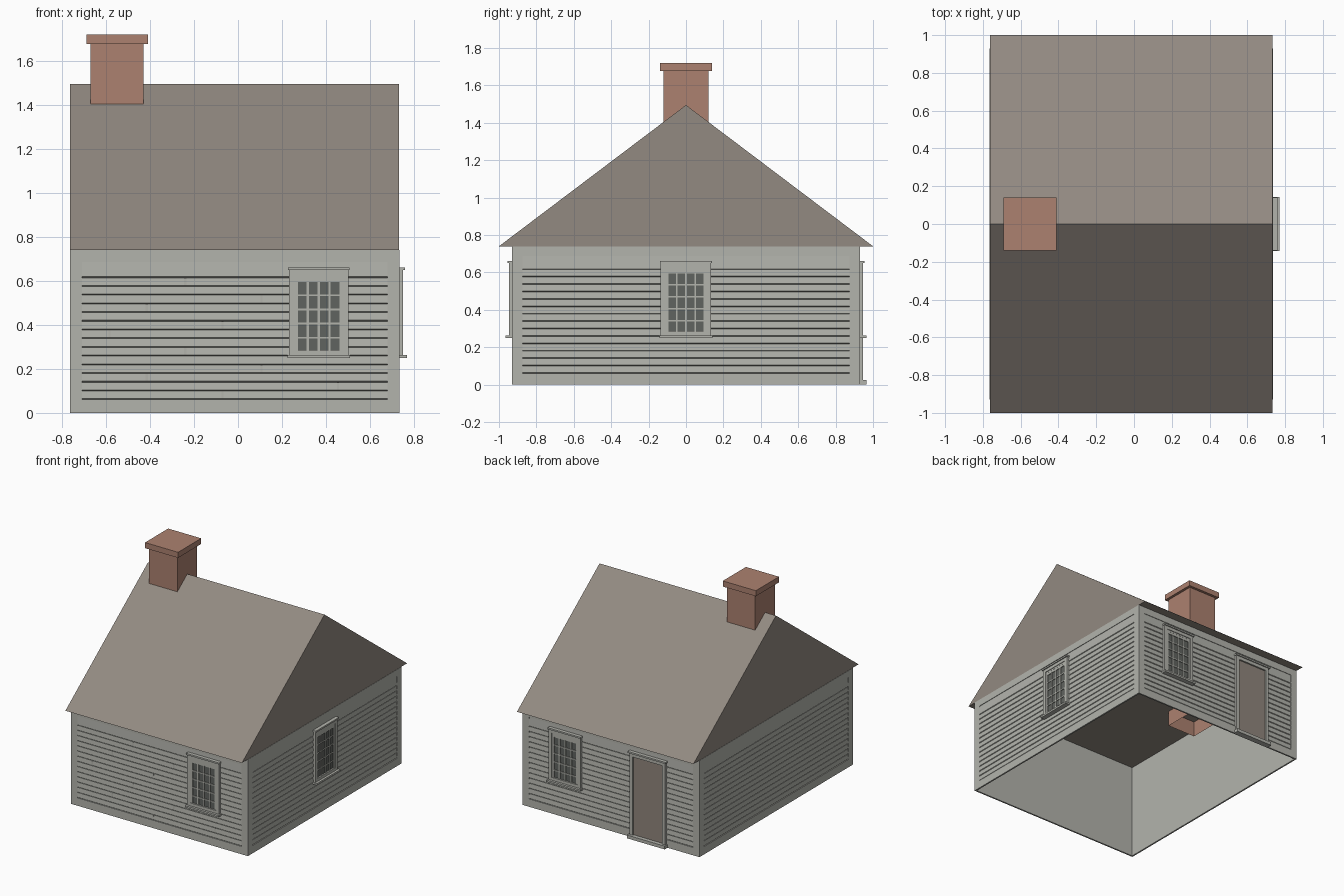
import bpy, bmesh, math
from mathutils import Matrix, Vector

cube = bpy.data.objects.get("Cube")
if cube:
    bpy.data.objects.remove(cube, do_unlink=True)


def material(name, rgb):
    m = bpy.data.materials.new(name)
    m.use_nodes = True
    m.diffuse_color = (*rgb, 1)
    m.node_tree.nodes["Principled BSDF"].inputs["Base Color"].default_value = (*rgb, 1)
    return m


WALL = material("wall_grey", (.45, .455, .415))
ROOF = material("roof_brown", (.29, .254, .221))
BRICK = material("brick", (.414, .221, .162))
GLASS = material("dark_glass", (.118, .126, .116))
DOOR = material("door_brown", (.28, .24, .205))

CENTRE_X = -.015
HALF_X, HALF_Y, WALL_TOP = .75, .93, .74


def box(bm, x0, x1, y0, y1, z0, z1):
    scale = Matrix.Diagonal((x1 - x0, y1 - y0, z1 - z0, 1))
    move = Matrix.Translation(((x0 + x1) / 2, (y0 + y1) / 2, (z0 + z1) / 2))
    return bmesh.ops.create_cube(bm, size=1, matrix=move @ scale)["verts"]


def slab(bm, u0, u1, out0, out1, z0, z1):
    """Box in wall coordinates: u along the wall, out away from it."""
    box(bm, u0, u1, -out1, -out0, z0, z1)


def ring(bm, u0, u1, z0, z1, border, out0, out1):
    """Rectangular frame of four boards."""
    slab(bm, u0, u0 + border, out0, out1, z0, z1)
    slab(bm, u1 - border, u1, out0, out1, z0, z1)
    slab(bm, u0 + border, u1 - border, out0, out1, z0, z0 + border)
    slab(bm, u0 + border, u1 - border, out0, out1, z1 - border, z1)


def prism(bm, profile, x0, x1):
    """Extrude a (y, z) profile along x."""
    face = bm.faces.new([bm.verts.new((x0, y, z)) for y, z in profile])
    top = bmesh.ops.extrude_face_region(bm, geom=[face])["geom"]
    verts = [g for g in top if isinstance(g, bmesh.types.BMVert)]
    bmesh.ops.translate(bm, verts=verts, vec=Vector((x1 - x0, 0, 0)))


def finish(bm, name, mat, matrix=Matrix()):
    bmesh.ops.recalc_face_normals(bm, faces=bm.faces)
    mesh = bpy.data.meshes.new(name)
    bm.to_mesh(mesh)
    bm.free()
    mesh.materials.append(mat)
    obj = bpy.data.objects.new(name, mesh)
    obj.matrix_world = matrix
    bpy.context.scene.collection.objects.link(obj)


def side(angle, distance):
    """Place wall coordinates on one side of the house."""
    return (Matrix.Translation((CENTRE_X, 0, 0))
            @ Matrix.Rotation(math.radians(angle), 4, "Z")
            @ Matrix.Translation((0, -distance, 0)))


# Clapboard wall: backing sheet, surrounding trim and lapped boards
BOARD, LOW, HIGH, TRIM, ROWS = .0396, .06, .687, .055, 14


def wall(name, matrix, half, corner, joints=()):
    bm = bmesh.new()
    edge = half - corner
    slab(bm, -edge, edge, -.012, -.009, 0, WALL_TOP)
    for s in (-1, 1):
        a, b = sorted((s * edge, s * (half - TRIM)))
        slab(bm, a, b, -.012, 0, 0, WALL_TOP)
    inner = half - TRIM
    slab(bm, -inner, inner, -.012, 0, 0, LOW)
    slab(bm, -inner, inner, -.012, 0, HIGH, WALL_TOP)
    finish(bm, name, WALL, matrix)

    bm = bmesh.new()
    levels = [LOW + i * BOARD for i in range(ROWS + 1)] + [HIGH]
    profile = [(.01, LOW)]
    for z0, z1 in zip(levels, levels[1:]):
        profile += [(.008, z0), (.001, z0 + .005), (.004, z1)]
    profile.append((.01, HIGH))
    prism(bm, profile, -inner, inner)
    for row, u in joints:
        z = LOW + row * BOARD
        slab(bm, u - .005, u + .005, -.006, 0, z + .005, z + BOARD)
    finish(bm, name + "_clapboards", WALL, matrix)


# Sash window with a grid of panes
def window(name, matrix, u):
    place = matrix @ Matrix.Translation((u, 0, 0))
    bm = bmesh.new()
    ring(bm, -.135, .135, .26, .652, .026, -.008, .016)
    slab(bm, -.143, .143, -.008, .034, .25, .264)
    slab(bm, -.14, .14, -.008, .024, .65, .662)
    finish(bm, name + "_casing", WALL, place)

    bm = bmesh.new()
    ring(bm, -.109, .109, .262, .626, .012, -.002, .011)
    cols, rows, wide, tall, bottom = 4, 5, .0495, .0645, .277
    for i in range(cols + 1):
        c = (i - cols / 2) * wide
        slab(bm, c - .005, c + .005, -.002, .010, .27, .62)
    for j in range(rows + 1):
        c = bottom + j * tall
        slab(bm, -.1, .1, -.002, .010, c - .004, c + .004)
    slab(bm, -.1, .1, -.002, .010, bottom + rows * tall, .62)
    finish(bm, name + "_sash", WALL, place)

    bm = bmesh.new()
    slab(bm, -.105, .105, 0, .004, .27, .62)
    finish(bm, name + "_panes", GLASS, place)


front, right, back, left = (side(0, HALF_Y), side(90, HALF_X),
                            side(180, HALF_Y), side(270, HALF_X))

front_joints = [(13, -.225), (11, .122), (10, -.4), (8, -.055), (7, -.57),
                (5, -.225), (3, .122), (2, -.4), (1, .47), (0, -.055)]
wall("front_wall", front, HALF_X, 0, front_joints)
wall("back_wall", back, HALF_X, 0)
wall("left_side_wall", right, HALF_Y, .012)
wall("right_side_wall", left, HALF_Y, .012)

window("front_window", front, .382)
window("left_side_window", right, 0)
window("back_window", back, -.382)

# Back door
door_place = back @ Matrix.Translation((.319, 0, 0))
bm = bmesh.new()
for s in (-1, 1):
    a, b = sorted((s * .125, s * .152))
    slab(bm, a, b, -.008, .016, .02, .652)
slab(bm, -.125, .125, -.008, .016, .625, .652)
slab(bm, -.16, .16, -.008, .024, .65, .662)
slab(bm, -.16, .16, -.008, .034, 0, .025)
finish(bm, "door_casing", WALL, door_place)
bm = bmesh.new()
slab(bm, -.125, .125, -.004, .004, .025, .625)
finish(bm, "door", DOOR, door_place)

# Gable roof with flat ceiling
bm = bmesh.new()
prism(bm, [(-1, WALL_TOP), (1, WALL_TOP), (0, 1.495)],
      CENTRE_X - HALF_X + .002, CENTRE_X + HALF_X - .002)
finish(bm, "roof", ROOF)

# Chimney shaft, open at the bottom, and its cap
chimney = Matrix.Translation((-.55, 0, 0))
bm = bmesh.new()
box(bm, -.12, .12, -.12, .12, .62, 1.69)
bmesh.ops.recalc_face_normals(bm, faces=bm.faces)
bmesh.ops.delete(bm, geom=[f for f in bm.faces if f.normal.z < -.5], context="FACES")
finish(bm, "chimney_shaft", BRICK, chimney)
bm = bmesh.new()
box(bm, -.14, .14, -.14, .14, 1.677, 1.72)
finish(bm, "chimney_cap", BRICK, chimney)
